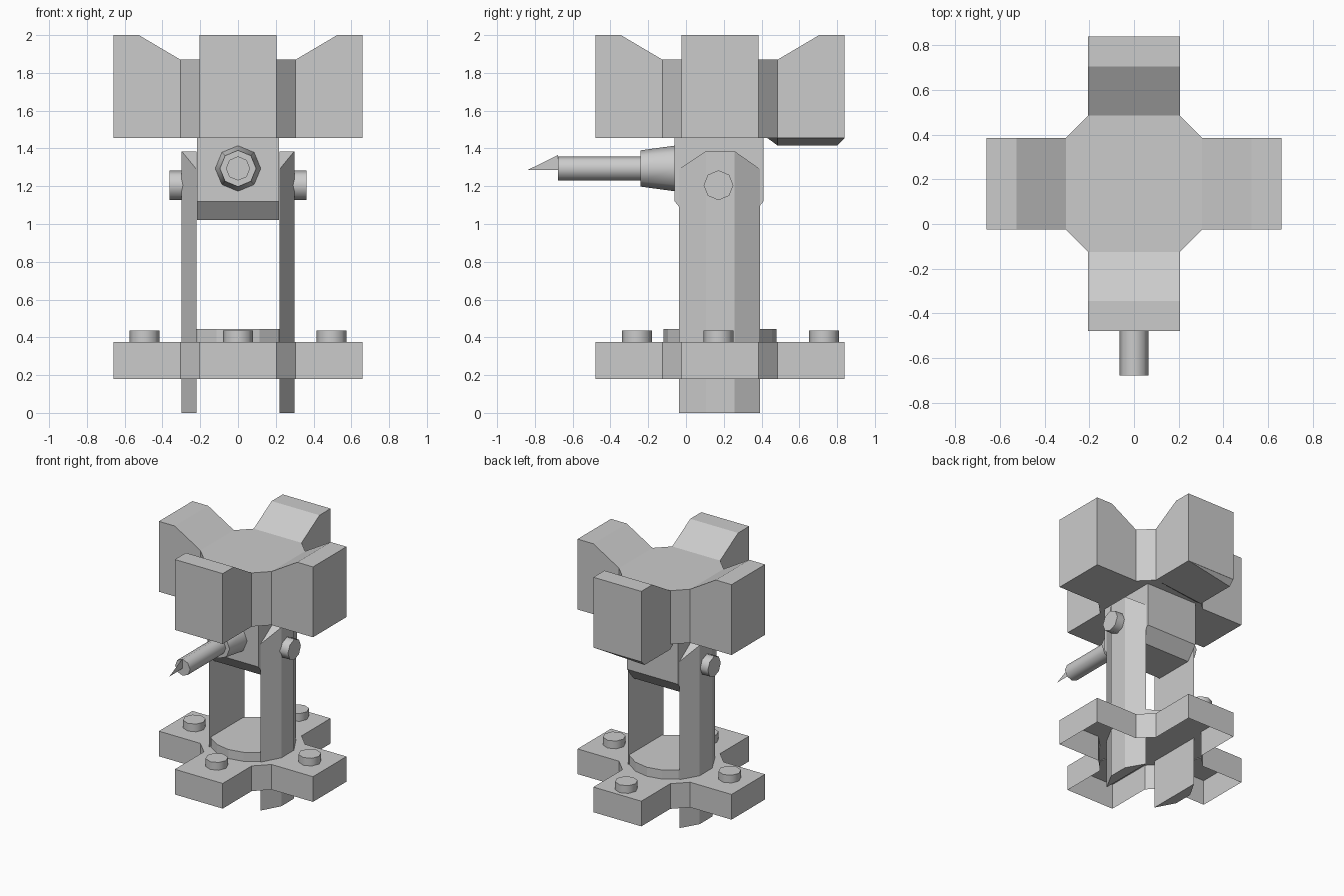
import bpy, bmesh
from math import pi, cos, sin
from mathutils import Vector, Matrix

if "Cube" in bpy.data.objects:
    bpy.data.objects.remove(bpy.data.objects["Cube"])

CY = 0.18            # y of the column's axis
L, W, C = 0.66, 0.205, 0.305   # arm reach, arm half width, inner corner


def finish(name, bm, smooth=False):
    bmesh.ops.remove_doubles(bm, verts=bm.verts, dist=1e-4)
    bmesh.ops.recalc_face_normals(bm, faces=bm.faces)
    me = bpy.data.meshes.new(name)
    bm.to_mesh(me)
    bm.free()
    ob = bpy.data.objects.new(name, me)
    bpy.context.collection.objects.link(ob)
    if smooth:
        bpy.ops.object.select_all(action='DESELECT')
        bpy.context.view_layer.objects.active = ob
        ob.select_set(True)
        bpy.ops.object.shade_smooth_by_angle(angle=pi / 3)
    return ob


def face(bm, pts):
    bm.faces.new([bm.verts.new(p) for p in pts])


def frustum(name, start, end, r1, r2, n=8, turn=0, smooth=True):
    a, b = Vector(start), Vector(end)
    d = b - a
    bm = bmesh.new()
    mat = Matrix.Translation((a + b) / 2) @ d.to_track_quat('Z', 'Y').to_matrix().to_4x4()
    bmesh.ops.create_cone(bm, cap_ends=True, segments=n, radius1=r1, radius2=r2,
                          depth=d.length, matrix=mat @ Matrix.Rotation(turn, 4, 'Z'))
    return finish(name, bm, smooth)


def cross(name, profile, z0, z1, bottom):
    """Four arms with the given (reach, z) profile around a chamfered core."""
    bm = bmesh.new()
    n = len(profile)
    octagon = []
    for k in range(4):
        c, s = round(cos(k * pi / 2)), round(sin(k * pi / 2))

        def at(x, y, z):
            return (c * x - s * y, s * x + c * y + CY, z)
        for side in (-W, W):
            face(bm, [at(r, side, z) for r, z in profile])
        for i in range(0 if bottom else 1, n - 1):
            (r, z), (q, v) = profile[i], profile[i + 1]
            face(bm, [at(r, -W, z), at(q, -W, v), at(q, W, v), at(r, W, z)])
        face(bm, [at(C, W, z0), at(W, C, z0), at(W, C, z1), at(C, W, z1)])
        octagon += [at(C, -W, z1), at(C, W, z1)]
    face(bm, octagon)
    if bottom:
        face(bm, [(x, y, z0) for x, y, z in octagon])
    return finish(name, bm)


# Base: cross plate open underneath, with disc and bolts
cross("base_plate", [(C, 0.18), (L, 0.18), (L, 0.375), (C, 0.375)], 0.18, 0.375, False)
frustum("base_disc", (0, CY, 0.375), (0, CY, 0.445), 0.298, 0.298, 16, 0, False)
for x, y in ((-0.495, 0.172), (0.495, 0.172), (0, -0.26), (0, 0.73)):
    frustum("base_bolt", (x, y, 0.37), (x, y, 0.435), 0.08, 0.08)

# Head: cross with raised arm ends
cross("head", [(C, 1.455), (L, 1.455), (L, 2), (0.525, 2), (C, 1.87)], 1.455, 1.87, True)

# Sagging underside of the rear arm
bm = bmesh.new()
for p in ((-W, 0.43, 1.456), (W, 0.485, 1.456), (W, 0.84, 1.456), (-W, 0.84, 1.456),
          (-W, 0.485, 1.415), (-W, 0.8, 1.415)):
    bm.verts.new(p)
bmesh.ops.convex_hull(bm, input=bm.verts)
finish("head_rear_underside", bm)

# Legs and pivots on both sides
section = [(0.22, -0.038, 1.29), (0.298, 0.105, 1.385), (0.298, 0.258, 1.385),
           (0.22, 0.393, 1.29), (0.22, 0.258, 1.385), (0.22, 0.105, 1.385)]
for s in (-1, 1):
    bm = bmesh.new()
    for x, y, z in section:
        bm.verts.new((s * x, y, 0))
        bm.verts.new((s * x, y, z))
    bmesh.ops.convex_hull(bm, input=bm.verts)
    bmesh.ops.dissolve_limit(bm, angle_limit=0.01, verts=bm.verts, edges=bm.edges)
    finish("leg", bm)
    frustum("pivot", (s * 0.29, 0.172, 1.205), (s * 0.363, 0.172, 1.205), 0.079, 0.079)

# Block between the legs, chamfered along the lower front and back
bm = bmesh.new()
outline = [(-0.06, 1.455), (-0.06, 1.12), (0.02, 1.02), (0.33, 1.02), (0.41, 1.12), (0.41, 1.455)]
face(bm, [(-0.218, y, z) for y, z in outline])
ext = bmesh.ops.extrude_face_region(bm, geom=bm.faces[:])
bmesh.ops.translate(bm, vec=(0.436, 0, 0),
                    verts=[v for v in ext['geom'] if isinstance(v, bmesh.types.BMVert)])
if len(bm.faces) < 8:
    face(bm, [(-0.218, y, z) for y, z in outline])
finish("pivot_block", bm)

# Barrel with flared collar and thin sight blade at the tip
BZ = 1.294
frustum("barrel_collar", (0, -0.05, BZ), (0, -0.24, BZ), 0.122, 0.096)
frustum("barrel", (0, -0.23, BZ), (0, -0.678, BZ), 0.064, 0.064)
bm = bmesh.new()
face(bm, [(0, -0.678, 1.365), (0, -0.84, 1.285), (0, -0.678, 1.287)])
finish("barrel_tip", bm)
